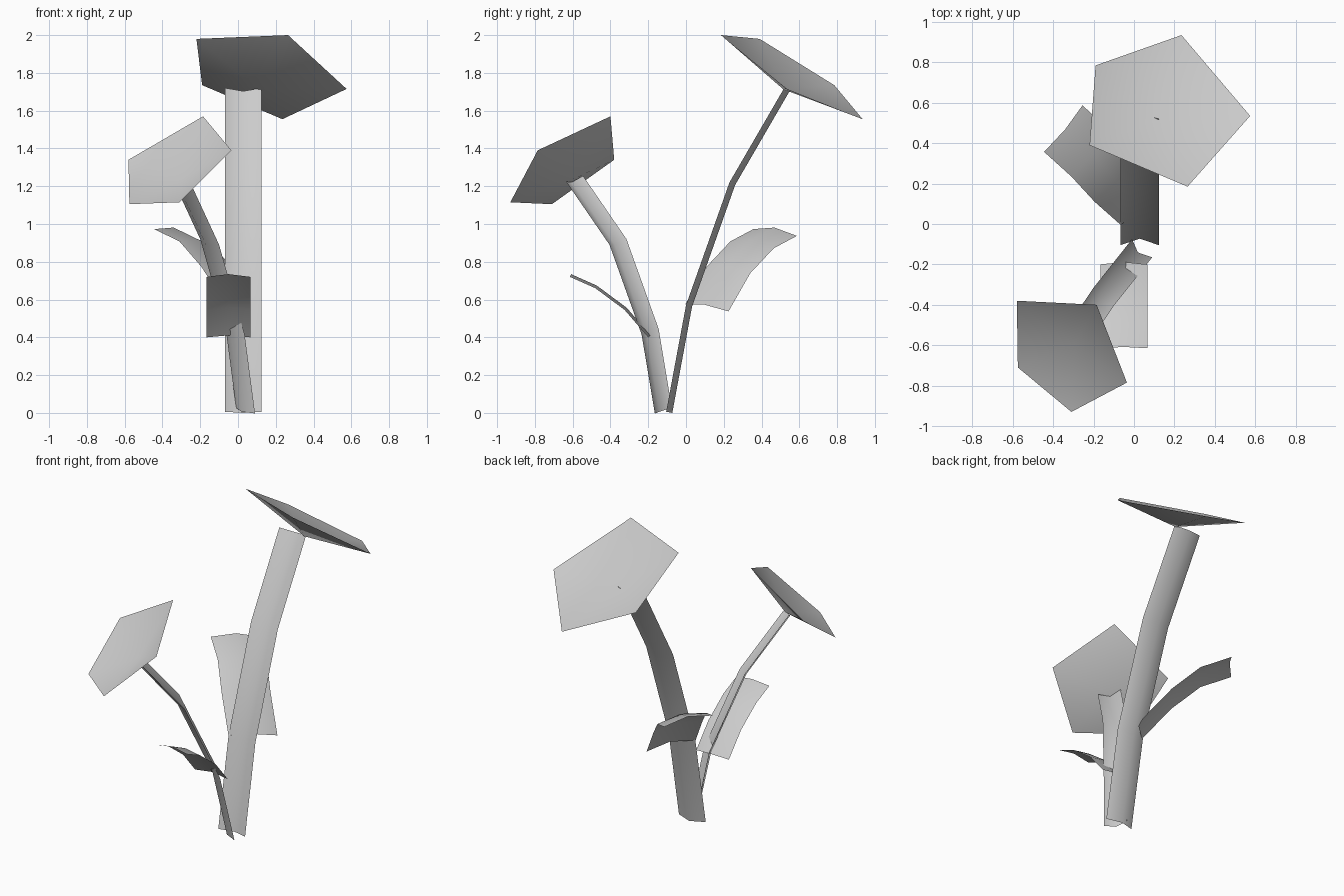
import bpy
import bmesh
from mathutils import Vector

default_cube = bpy.data.objects.get("Cube")
if default_cube:
    bpy.data.objects.remove(default_cube, do_unlink=True)

# One plain grey for the whole plant
GREY = (0.6, 0.6, 0.6, 1.0)
grey = bpy.data.materials.new("plain_grey")
grey.use_nodes = True
grey.diffuse_color = GREY
grey.node_tree.nodes["Principled BSDF"].inputs["Base Color"].default_value = GREY


def finish(name, bm):
    """Turn a bmesh into a smooth shaded grey object."""
    bmesh.ops.recalc_face_normals(bm, faces=bm.faces)
    for face in bm.faces:
        face.smooth = True
    mesh = bpy.data.meshes.new(name)
    bm.to_mesh(mesh)
    bm.free()
    mesh.materials.append(grey)
    obj = bpy.data.objects.new(name, mesh)
    bpy.context.collection.objects.link(obj)
    return obj


def folded_strip(name, path, half_width, fold):
    """Sweep a V section along a path; positive fold raises the midrib."""
    bm = bmesh.new()
    points = [Vector(p) for p in path]
    half = Vector(half_width)
    rows = []
    for i, point in enumerate(points):
        ahead = points[min(i + 1, len(points) - 1)]
        behind = points[max(i - 1, 0)]
        normal = half.cross(ahead - behind).normalized()
        if normal.z < 0:
            normal.negate()
        section = (point - half, point + normal * fold, point + half)
        rows.append([bm.verts.new(co) for co in section])
    for low, high in zip(rows, rows[1:]):
        for a in range(len(low) - 1):
            bm.faces.new((low[a], low[a + 1], high[a + 1], high[a]))
    return finish(name, bm)


def flower(name, rim, depth):
    """Shallow open cone: a five-sided rim joined to a sunken centre."""
    bm = bmesh.new()
    corners = [Vector(p) for p in rim]
    count = len(corners)
    middle = sum(corners, Vector()) / count
    facing = Vector()
    for i, corner in enumerate(corners):
        facing += (corner - middle).cross(corners[(i + 1) % count] - middle)
    facing.normalize()
    if facing.z < 0:
        facing.negate()
    centre = bm.verts.new(middle - facing * depth)
    ring = [bm.verts.new(co) for co in corners]
    for i in range(count):
        bm.faces.new((centre, ring[i], ring[(i + 1) % count]))
    return finish(name, bm)


# Tall stem leaning back
folded_strip("tall_stem",
             [(.028, -.105, .006), (.028, 0, .57), (.028, .23, 1.22), (.028, .52, 1.72)],
             (.096, 0, 0), -.033)

# Short stem leaning forward and to the right
folded_strip("short_stem",
             [(.04, -.12, .012), (-.015, -.19, .43), (-.15, -.36, .905), (-.305, -.59, 1.24)],
             (.05, -.045, -.015), -.03)

# Leaves arching away from the stems
folded_strip("front_leaf",
             [(-.05, -.2, .4), (-.05, -.325, .545), (-.05, -.48, .66), (-.05, -.615, .72)],
             (.117, 0, 0), .016)
folded_strip("back_leaf",
             [(.03, .11, .555), (-.1, .225, .757), (-.215, .35, .89), (-.35, .472, .955)],
             (.095, .115, -.018), .028)

# Flower heads on the stem tips
flower("tall_flower",
       [(-.22, .39, 1.98), (.265, .185, 2), (.575, .535, 1.715),
        (.235, .935, 1.555), (-.19, .785, 1.735)], .1)
flower("short_flower",
       [(-.58, -.38, 1.34), (-.185, -.4, 1.57), (-.035, -.785, 1.39),
        (-.31, -.93, 1.115), (-.575, -.71, 1.105)], .09)
